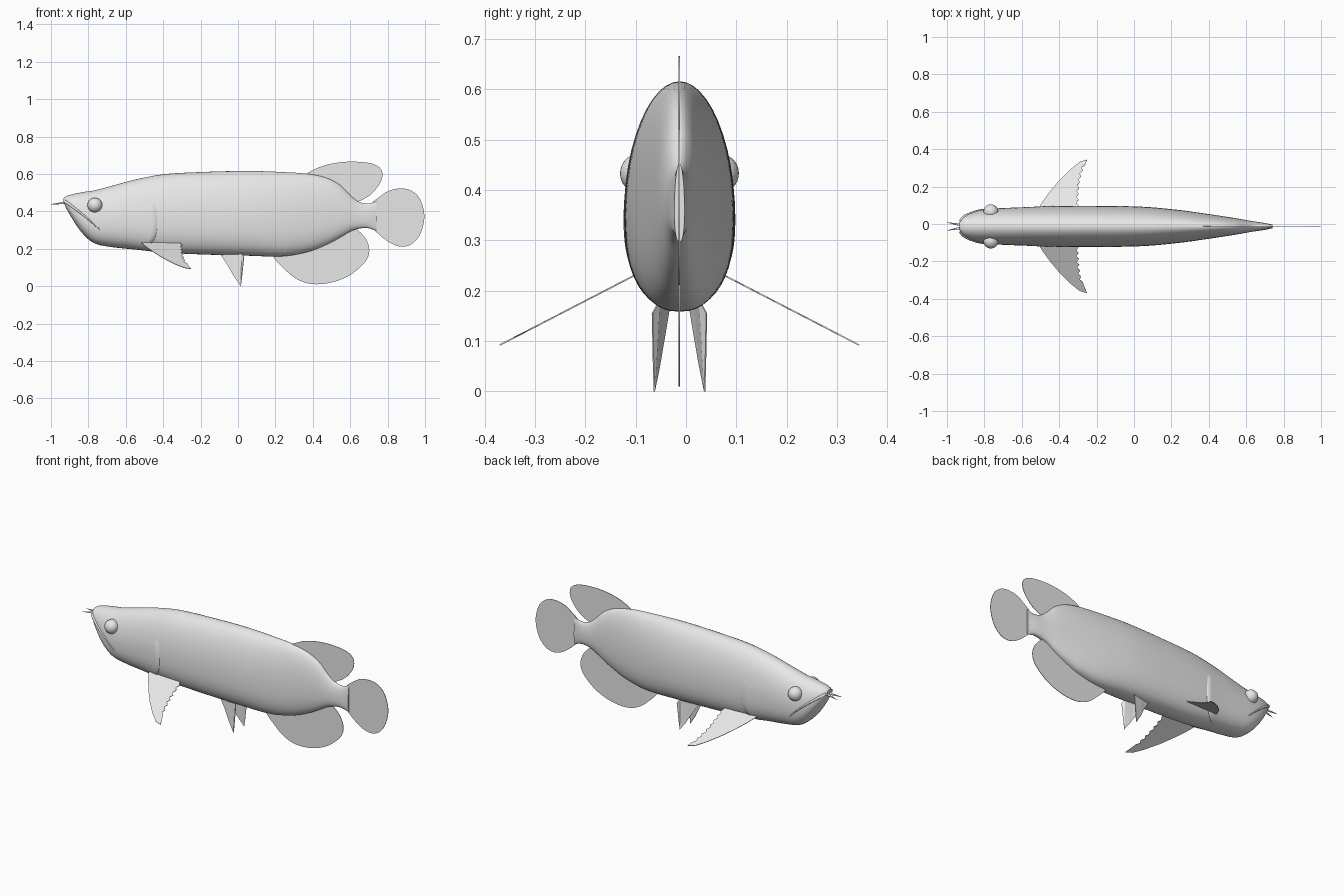
import bpy, bmesh, math
from mathutils import Vector

if "Cube" in bpy.data.objects:
    bpy.data.objects.remove(bpy.data.objects["Cube"], do_unlink=True)

MID = -0.013          # y of the symmetry plane
BELLY = 0.41          # height fraction of the widest point

grey = bpy.data.materials.new("plain_grey")
grey.use_nodes = True
grey.diffuse_color = (0.8, 0.8, 0.8, 1)
grey.node_tree.nodes["Principled BSDF"].inputs["Base Color"].default_value = (0.8, 0.8, 0.8, 1)

# body stations: x, bottom z, top z, half width
STATIONS = [
    (-.932, .445, .472, .022), (-.915, .41, .483, .047), (-.88, .35, .493, .068),
    (-.83, .28, .503, .085), (-.77, .23, .512, .094), (-.68, .21, .535, .099),
    (-.55, .196, .57, .104), (-.40, .18, .598, .109), (-.20, .17, .61, .11),
    (.05, .163, .616, .105), (.24, .16, .61, .088), (.38, .185, .6, .069),
    (.48, .225, .577, .054), (.55, .262, .538, .043), (.60, .292, .488, .034),
    (.64, .306, .455, .027), (.69, .311, .441, .02), (.74, .297, .453, .01),
]


def section(x):
    """Bottom, top and half width at x, by a smooth Hermite curve."""
    last = len(STATIONS) - 1
    i = 0
    while i < last - 1 and x > STATIONS[i + 1][0]:
        i += 1

    def slope(j, k):
        a, b = STATIONS[max(j - 1, 0)], STATIONS[min(j + 1, last)]
        return (b[k] - a[k]) / (b[0] - a[0])
    p, q = STATIONS[i], STATIONS[i + 1]
    h = q[0] - p[0]
    t = min(max((x - p[0]) / h, 0), 1)
    return [p[k] * (1 + 2 * t) * (1 - t) ** 2 + q[k] * t * t * (3 - 2 * t)
            + h * (slope(i, k) * t * (1 - t) ** 2 - slope(i + 1, k) * t * t * (1 - t))
            for k in (1, 2, 3)]


def skin(x, angle, scale=1.0):
    """Point on the body skin; angle zero is the left flank, positive is up."""
    low, high, wide = section(x)
    centre = low + BELLY * (high - low)
    c, s = math.cos(angle), math.sin(angle)
    power = 1.0 if s >= 0 else 0.8
    reach = high - centre if s >= 0 else centre - low
    y = math.copysign(abs(c) ** power, c) * wide * scale
    z = math.copysign(abs(s) ** power, s) * reach * scale
    return Vector((x, MID + y, centre + z))


def flank(x, z):
    """Half width of the skin at a given height."""
    low, high, wide = section(x)
    centre = low + BELLY * (high - low)
    up = z >= centre
    n = 2 if up else 2.5
    f = min(abs(z - centre) / (high - centre if up else centre - low), 1)
    return wide * (1 - f ** n) ** (1 / n)


def finish(name, bm, smooth=True):
    bmesh.ops.recalc_face_normals(bm, faces=bm.faces)
    for f in bm.faces:
        f.smooth = smooth and len(f.verts) <= 4
    mesh = bpy.data.meshes.new(name)
    bm.to_mesh(mesh)
    bm.free()
    mesh.materials.append(grey)
    ob = bpy.data.objects.new(name, mesh)
    bpy.context.collection.objects.link(ob)
    return ob


def loft(bm, rings, closed=True):
    rows = [[bm.verts.new(p) for p in ring] for ring in rings]
    n = len(rows[0])
    for a, b in zip(rows, rows[1:]):
        for j in range(n if closed else n - 1):
            k = (j + 1) % n
            bm.faces.new((a[j], a[k], b[k], b[j]))
    return rows


def tube(name, path, radii, sides=10):
    bm = bmesh.new()
    rings = []
    for i, p in enumerate(path):
        along = (path[min(i + 1, len(path) - 1)] - path[max(i - 1, 0)]).normalized()
        u = along.cross(Vector((0, 0, 1))).normalized()
        v = along.cross(u)
        rings.append([p + radii[i] * (u * math.cos(math.tau * j / sides)
                                      + v * math.sin(math.tau * j / sides))
                      for j in range(sides)])
    rows = loft(bm, rings)
    bm.faces.new(rows[0])
    bm.faces.new(rows[-1])
    return finish(name, bm)


def rounded(points, steps=5):
    """Closed smooth outline through the points."""
    n, out = len(points), []
    for i in range(n):
        a, b, c, d = (Vector(points[(i + k) % n]) for k in (-1, 0, 1, 2))
        for s in range(steps):
            t = s / steps
            out.append(0.5 * (2 * b + (c - a) * t + (2 * a - 5 * b + 4 * c - d) * t * t
                              + (3 * b - a - 3 * c + d) * t ** 3))
    return out


def sheet(name, points):
    bm = bmesh.new()
    bm.faces.new([bm.verts.new(p) for p in points])
    bmesh.ops.triangulate(bm, faces=bm.faces[:])
    ob = finish(name, bm, False)
    mod = ob.modifiers.new("thickness", "SOLIDIFY")
    mod.thickness, mod.offset = 0.003, 0
    return ob


# body
bm = bmesh.new()
first, final = STATIONS[0][0], STATIONS[-1][0]
rings = [[skin(first + (final - first) * i / 110, math.tau * j / 48) for j in range(48)]
         for i in range(111)]
rows = loft(bm, rings)
bm.faces.new(rows[0])
bm.faces.new(rows[-1])
finish("body", bm)

# upright fins on the symmetry plane
FINS = {
    "dorsal_fin": [(.36, .59), (.42, .63), (.5, .655), (.6, .666), (.71, .657), (.765, .625),
                   (.768, .57), (.73, .51), (.68, .47), (.61, .45), (.5, .5), (.4, .55)],
    "anal_fin": [(.19, .168), (.25, .09), (.32, .035), (.4, .011), (.5, .02), (.6, .06),
                 (.68, .13), (.702, .19), (.685, .25), (.64, .3), (.58, .33), (.45, .27), (.3, .2)],
    "tail_fin": [(.71, .43), (.76, .48), (.82, .515), (.9, .52), (.96, .485), (.99, .42),
                 (.995, .35), (.97, .27), (.92, .22), (.86, .213), (.8, .24), (.74, .29),
                 (.71, .33)],
}
for name, outline in FINS.items():
    sheet(name, [(p.x, MID, p.y) for p in rounded(outline)])

# paired parts
for side, word in ((1, "left"), (-1, "right")):
    def mirror(p):
        return Vector((p[0], MID + side * p[1], p[2]))

    # pectoral fin: curved leading edge, ragged trailing edge
    edge = [(-.52, .08), (-.49, .13), (-.45, .185), (-.4, .245), (-.34, .305), (-.29, .345),
            (-.25, .357)]
    for i in range(17):
        t = 1 - i / 16
        notch = 0.012 if i % 2 else 0
        edge.append((-.297 + .035 * t ** 3 - notch, .08 + .25 * t))
    sheet(word + "_pectoral_fin",
          [mirror((x, d, .23 - .517 * (d - .09))) for x, d in edge])

    # pelvic fin
    sheet(word + "_pelvic_fin", [mirror(p) for p in (
        (-.10, .018, .18), (-.06, .028, .12), (-.02, .04, .05), (.015, .05, 0),
        (.022, .052, .06), (.032, .054, .155), (.02, .04, .18), (-.04, .03, .19))])

    # eye
    bm = bmesh.new()
    bmesh.ops.create_uvsphere(bm, u_segments=32, v_segments=16, radius=.04)
    bmesh.ops.translate(bm, verts=bm.verts, vec=mirror((-.765, .078, .433)))
    finish(word + "_eye", bm)

    # lip line running back and down along the jaw
    path, radii = [], []
    for i in range(17):
        t = i / 16
        x, z = -.928 + .19 * t, .455 - .125 * t - .03 * t * t
        path.append(mirror((x, flank(x, z), z)))
        radii.append(.008 * (1 - .7 * t))
    tube(word + "_lip", path, radii)

    # barbel
    tube(word + "_barbel", [mirror(p) for p in (
        (-.91, .008, .447), (-.95, .012, .443), (-1, .022, .438))], [.009, .005, .001])

    # gill cover: raised patch of skin with a stepped rear edge
    bm = bmesh.new()
    rings = []
    for i in range(25):
        s = i / 24
        angle = -1.35 + 1.75 * s
        lift = .035 * math.sin(math.pi * s) ** .5 if 0 < i < 24 else 0
        back = -.435 - .1 * ((angle + .05) / 1.3) ** 2
        ring = []
        for j in range(9):
            t = j / 8
            ring.append(skin(-.66 + (back + .66) * t, angle, .997 + lift * t * t))
        ring.append(skin(back + .006, angle, .96))
        rings.append([mirror((p.x, p.y - MID, p.z)) for p in ring])
    loft(bm, rings, closed=False)
    finish(word + "_gill_cover", bm)
